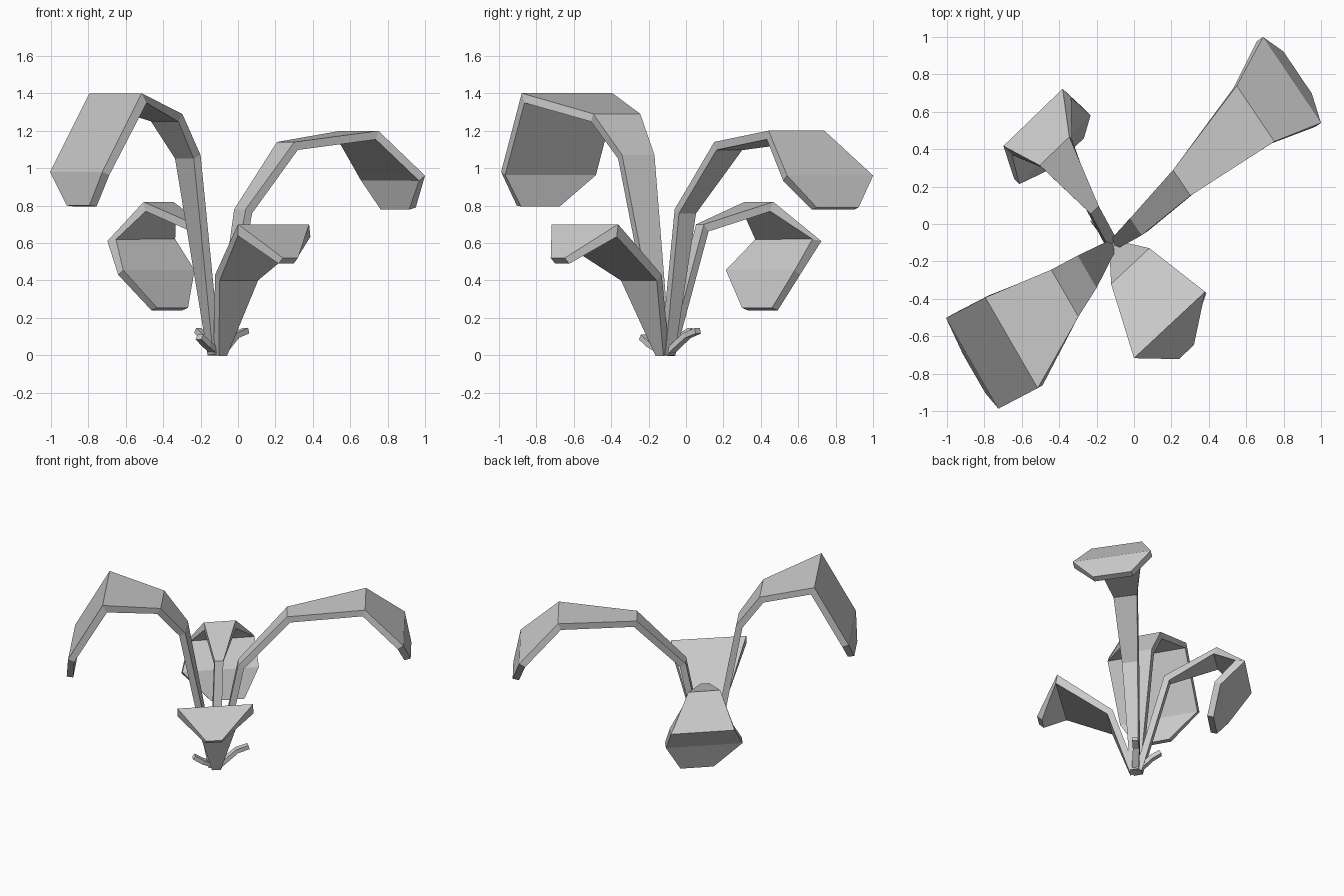
import bpy
import math
from mathutils import Vector

cube = bpy.data.objects.get("Cube")
if cube:
    bpy.data.objects.remove(cube, do_unlink=True)

# Single plain grey material
grey = bpy.data.materials.new("plain_grey")
grey.use_nodes = True
colour = (0.6, 0.6, 0.6, 1)
grey.diffuse_color = colour
grey.node_tree.nodes["Principled BSDF"].inputs["Base Color"].default_value = colour

ROOT = (-0.11, -0.11, 0.01, 0.03)


def make_leaf(name, across_degrees, sections, thickness=0.045):
    """Folded strip: each section is centre x, y, z and half width."""
    angle = math.radians(across_degrees)
    across = Vector((math.cos(angle), math.sin(angle), 0))
    verts = []
    for x, y, z, half_width in sections:
        centre = Vector((x, y, z))
        verts.append(centre - across * half_width)
        verts.append(centre + across * half_width)
    faces = []
    for i in range(len(sections) - 1):
        a = 2 * i
        faces.append((a, a + 1, a + 3, a + 2))
    mesh = bpy.data.meshes.new(name)
    mesh.from_pydata(verts, [], faces)
    mesh.materials.append(grey)
    leaf = bpy.data.objects.new(name, mesh)
    bpy.context.collection.objects.link(leaf)
    # Thickness grows downward from the upper leaf surface
    solid = leaf.modifiers.new("thickness", "SOLIDIFY")
    solid.thickness = thickness
    solid.offset = -1
    solid.use_even_offset = True
    return leaf


# Tall arching leaves
make_leaf("tall_leaf_front_right", 120, [
    ROOT,
    (-0.25, -0.255, 1.07, 0.1),
    (-0.37, -0.37, 1.29, 0.145),
    (-0.655, -0.635, 1.4, 0.28),
    (-0.865, -0.745, 0.98, 0.28),
    (-0.855, -0.8, 0.8, 0.12)])
make_leaf("tall_leaf_back_left", -56, [
    ROOT,
    (0.01, -0.015, 0.78, 0.055),
    (0.255, 0.22, 1.14, 0.083),
    (0.65, 0.59, 1.2, 0.18),
    (0.845, 0.77, 0.96, 0.277),
    (0.875, 0.81, 0.79, 0.135)])

# Curled leaf at the back
make_leaf("curled_leaf_back_right", 44, [
    ROOT,
    (-0.21, 0.075, 0.7, 0.03),
    (-0.425, 0.39, 0.82, 0.11),
    (-0.54, 0.57, 0.61, 0.22),
    (-0.45, 0.425, 0.43, 0.265),
    (-0.38, 0.41, 0.24, 0.115)])

# Short broad leaf at the front
make_leaf("broad_leaf_front_left", 223, [
    ROOT,
    (-0.02, -0.225, 0.43, 0.14),
    (0.19, -0.54, 0.7, 0.26),
    (0.28, -0.685, 0.52, 0.055)])

# Small sprouts at the foot
make_leaf("sprout_back_left", -45, [
    (-0.09, -0.09, 0.035, 0.025),
    (-0.02, 0, 0.12, 0.022),
    (0.04, 0.06, 0.145, 0.02)], 0.03)
make_leaf("sprout_front_right", 135, [
    (-0.12, -0.12, 0.035, 0.025),
    (-0.16, -0.18, 0.07, 0.025),
    (-0.2, -0.225, 0.11, 0.022)], 0.03)
make_leaf("sprout_back_right", 45, [
    (-0.12, -0.1, 0.035, 0.025),
    (-0.17, -0.03, 0.11, 0.022),
    (-0.21, 0.02, 0.145, 0.02)], 0.03)

# Foot where all stems meet
bpy.ops.mesh.primitive_cone_add(vertices=6, radius1=0.04, radius2=0.05,
                                depth=0.03, location=(-0.11, -0.11, 0.015))
foot = bpy.context.object
foot.name = "stem_foot"
foot.data.materials.append(grey)
